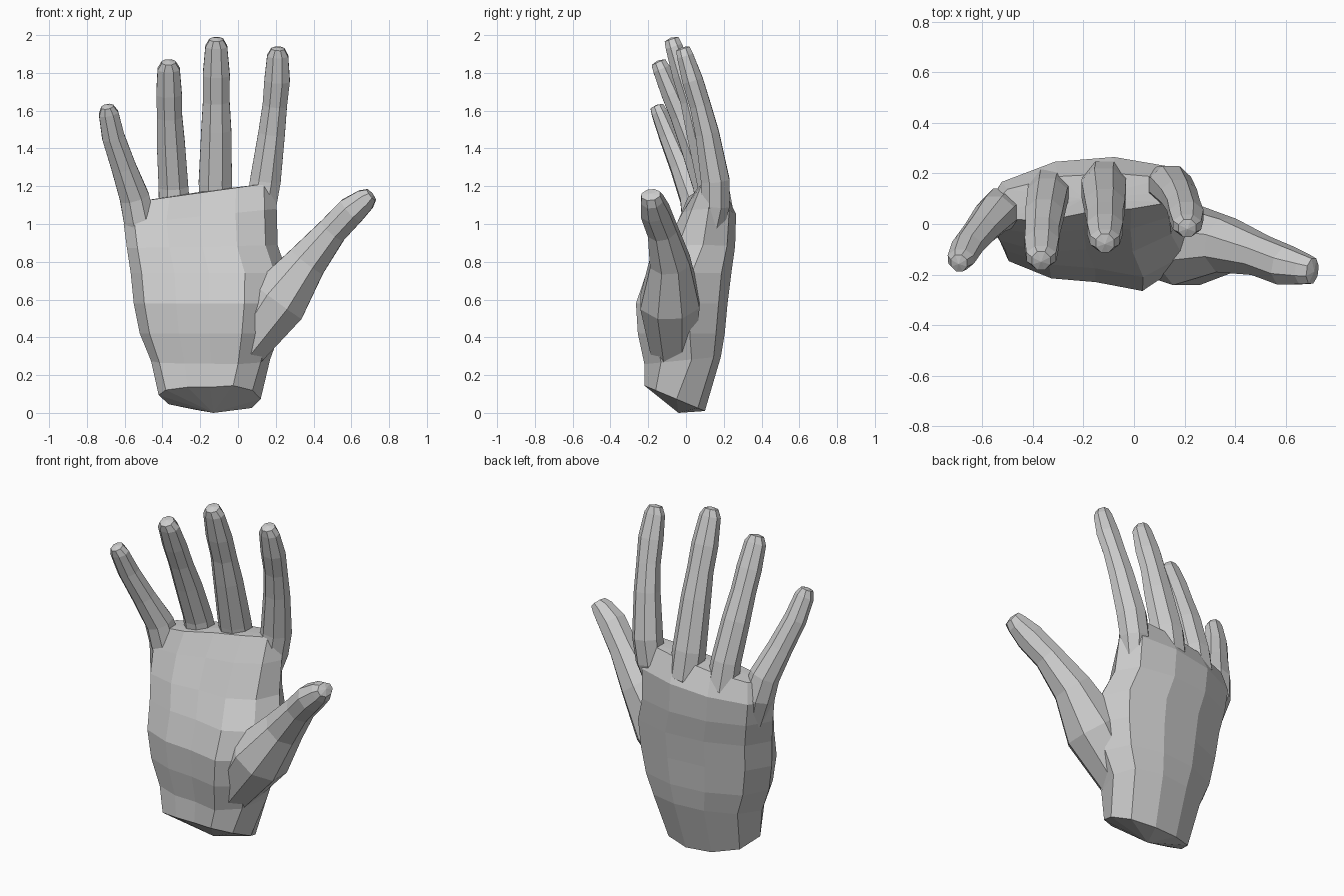
import bpy, bmesh, math
from mathutils import Vector

if "Cube" in bpy.data.objects:
    bpy.data.objects.remove(bpy.data.objects["Cube"])

skin = bpy.data.materials.new("plain grey")
skin.diffuse_color = (0.6, 0.6, 0.6, 1)
skin.use_nodes = True
skin.node_tree.nodes["Principled BSDF"].inputs["Base Color"].default_value = skin.diffuse_color


def loft(name, rings, start, end):
    """Skin a list of point rings; close both ends with a fan to a centre point."""
    bm = bmesh.new()
    loops = [[bm.verts.new(p) for p in r] for r in rings]
    n = len(loops[0])
    for a, b in zip(loops, loops[1:]):
        for i in range(n):
            j = (i + 1) % n
            bm.faces.new((a[i], a[j], b[j], b[i]))
    for loop, tip in ((loops[0], start), (loops[-1], end)):
        v = bm.verts.new(tip)
        for i in range(n):
            bm.faces.new((loop[i], loop[(i + 1) % n], v))
    bmesh.ops.recalc_face_normals(bm, faces=bm.faces)
    mesh = bpy.data.meshes.new(name)
    bm.to_mesh(mesh)
    bm.free()
    mesh.materials.append(skin)
    ob = bpy.data.objects.new(name, mesh)
    bpy.context.collection.objects.link(ob)
    return ob


def palm_ring(z, kx, ky, xl, yl, xr, yr, yb, fl, fr):
    """Arched palm section: side points, back height, two front pads with a hollow between."""
    mix = lambda a, b, t: a + (b - a) * t
    prof = [(1, yr), (.91, mix(yr, yb, .75)), (.65, yb), (.36, mix(yl, yb, .92)), (.1, mix(yl, yb, .58)),
            (0, yl), (.07, mix(yl, fl, .65)), (.28, fl), (.5, (fl + fr) / 2 + .01), (.73, fr),
            (.92, mix(yr, fr, .65))]
    return [Vector((mix(xl, xr, u), y, z + kx * (mix(xl, xr, u) + .2) + ky * y)) for u, y in prof]


def digit(name, path, flat):
    """Eight-sided tube along points (x, y, z, half width), flattening towards a blunt tip."""
    pts = [Vector(p[:3]) for p in path]
    rings = []

    def ring(c, t, w, d):
        side = Vector((0, 1, 0)).cross(t).normalized()
        back = t.cross(side)
        rings.append([c + side * w * 1.06 * math.cos(a) + back * d * 1.06 * math.sin(a)
                      for a in (math.radians(22.5 + 45 * k) for k in range(8))])

    for i, p in enumerate(path):
        t = (pts[min(i + 1, len(pts) - 1)] - pts[max(i - 1, 0)]).normalized()
        f = min(1, i / (len(path) - 1))
        ring(pts[i], t, p[3], p[3] * (1 + (flat - 1) * f))
    ring(pts[-1] + t * .04, t, p[3] * .62, p[3] * flat * .85)
    return loft(name, rings, pts[0], pts[-1] + t * .05)


# palm and wrist: z, x slope, y slope, left x y, right x y, back, front pads
levels = [
    (.052, 0, -.42, -.42, -.10, .12, -.05, .10, -.20, -.22),
    (.28, 0, .1, -.46, -.06, .17, .03, .185, -.19, -.22),
    (.42, 0, 0, -.52, -.04, .22, .02, .205, -.21, -.255),
    (.58, 0, 0, -.552, -.02, .25, .03, .22, -.215, -.265),
    (.74, 0, 0, -.568, .00, .26, .03, .24, -.16, -.21),
    (.88, .02, 0, -.588, .02, .21, .09, .26, -.11, -.11),
    (1.04, .1, 0, -.605, .03, .205, .12, .265, -.04, -.02),
    (1.165, .14, 0, -.58, .05, .20, .13, .20, .01, .06)]
hand = loft("hand", [palm_ring(*l) for l in levels], (-.13, -.04, 0), (-.2, .1, 1.17))

# fingers and thumb: centre line with half widths, then tip flatness
index = [(.095, .125, .93, .06), (.125, .155, 1.1, .08), (.145, .155, 1.23, .083),
         (.178, .112, 1.48, .072), (.195, .075, 1.63, .066), (.207, .035, 1.76, .069), (.21, -.005, 1.89, .057)]
middle = [(-.1, .14, .95, .07), (-.115, .165, 1.08, .088), (-.12, .14, 1.22, .09),
          (-.115, .07, 1.5, .081), (-.115, .03, 1.65, .072), (-.115, -.015, 1.79, .073), (-.115, -.064, 1.94, .059)]
ring = [(-.32, .12, .94, .07), (-.335, .135, 1.06, .085), (-.342, .11, 1.2, .08),
        (-.355, .035, 1.42, .076), (-.362, -.025, 1.57, .068), (-.365, -.075, 1.69, .069), (-.367, -.13, 1.82, .06)]
little = [(-.49, .06, .86, .06), (-.522, .06, 1.02, .085), (-.548, .04, 1.14, .08),
          (-.605, -.025, 1.3, .067), (-.66, -.09, 1.46, .061), (-.685, -.14, 1.585, .053)]
thumb = [(.03, -.07, .34, .12), (.21, -.085, .59, .16), (.365, -.085, .8, .108),
         (.5, -.125, .965, .08), (.6, -.165, 1.07, .078), (.675, -.18, 1.13, .06)]
digits = [("index", index, .78), ("middle", middle, .78), ("ring", ring, .78),
          ("little", little, .8), ("thumb", thumb, 1)]

# fuse every digit into the palm
for name, path, flat in digits:
    d = digit(name, path, flat)
    m = hand.modifiers.new(name, 'BOOLEAN')
    m.operation, m.solver, m.object = 'UNION', 'EXACT', d
    bpy.context.view_layer.objects.active = hand
    bpy.ops.object.modifier_apply(modifier=m.name)
    bpy.data.objects.remove(d)
